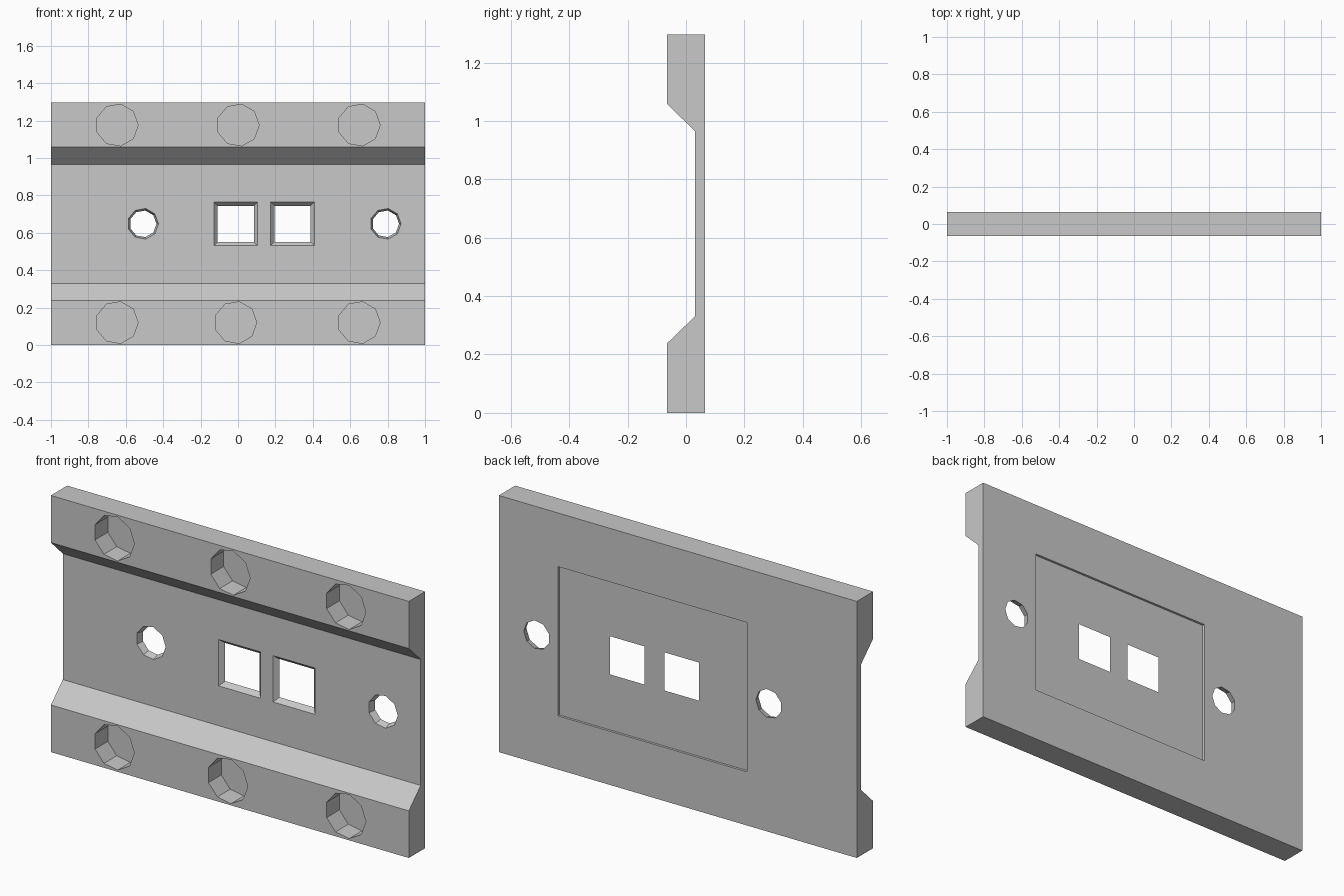
import bpy, bmesh, math

if "Cube" in bpy.data.objects:
    bpy.data.objects.remove(bpy.data.objects["Cube"], do_unlink=True)

FRONT, WEB, FLOOR, BACK = -0.065, 0.03, 0.053, 0.065
MID = 0.648

grey = bpy.data.materials.new("light grey")
grey.use_nodes = True
colour = (0.58, 0.58, 0.58, 1)
grey.diffuse_color = colour
grey.node_tree.nodes["Principled BSDF"].inputs["Base Color"].default_value = colour


def loft(name, start, end):
    """Closed solid between two matching rings of points."""
    bm = bmesh.new()
    a = [bm.verts.new(p) for p in start]
    b = [bm.verts.new(p) for p in end]
    bm.faces.new(a)
    bm.faces.new(b[::-1])
    n = len(a)
    for i in range(n):
        j = (i + 1) % n
        bm.faces.new((a[j], a[i], b[i], b[j]))
    bmesh.ops.recalc_face_normals(bm, faces=bm.faces)
    mesh = bpy.data.meshes.new(name)
    bm.to_mesh(mesh)
    bm.free()
    mesh.materials.append(grey)
    obj = bpy.data.objects.new(name, mesh)
    bpy.context.collection.objects.link(obj)
    return obj


def circle(x, y, z, r, sides=9):
    return [(x + r * math.cos(math.tau * i / sides), y,
             z + r * math.sin(math.tau * i / sides)) for i in range(sides)]


def rect(x, y, z, w, h):
    return [(x + sx * w, y, z + sz * h)
            for sx, sz in ((-1, -1), (1, -1), (1, 1), (-1, 1))]


def cut(target, start, end):
    cutter = loft("cutter", start, end)
    cutter.hide_render = True
    mod = target.modifiers.new("cut", "BOOLEAN")
    mod.operation = "DIFFERENCE"
    mod.solver = "EXACT"
    mod.object = cutter
    bpy.context.view_layer.objects.active = target
    bpy.ops.object.modifier_apply(modifier=mod.name)
    bpy.data.objects.remove(cutter, do_unlink=True)


# Plate with two thick rails and a sloped channel between them
profile = [(FRONT, 0), (FRONT, 0.238), (WEB, 0.33), (WEB, 0.966),
           (FRONT, 1.058), (FRONT, 1.296), (BACK, 1.296), (BACK, 0)]
plate = loft("mounting_plate", [(-1, y, z) for y, z in profile],
             [(1, y, z) for y, z in profile])

# Blind round sockets along both rails
for z, middle in ((1.176, 0.0), (0.12, -0.013)):
    for x in (-0.647, middle, 0.647):
        cut(plate, circle(x, FRONT - 0.02, z, 0.113), circle(x, 0.037, z, 0.113))

# Shallow rectangular pocket in the back
cut(plate, rect(0.142, FLOOR, MID, 0.528, 0.377),
    rect(0.142, BACK + 0.02, MID, 0.528, 0.377))

# Tapered square windows, extended past both faces along their slope
for x in (-0.012, 0.292):
    cut(plate, rect(x, WEB - 0.01, MID, 0.126, 0.126),
        rect(x, FLOOR + 0.006, MID, 0.091, 0.091))

# Slightly tapered screw holes
for x in (-0.508, 0.789):
    cut(plate, circle(x, WEB - 0.01, MID, 0.086), circle(x, BACK + 0.01, MID, 0.069))
